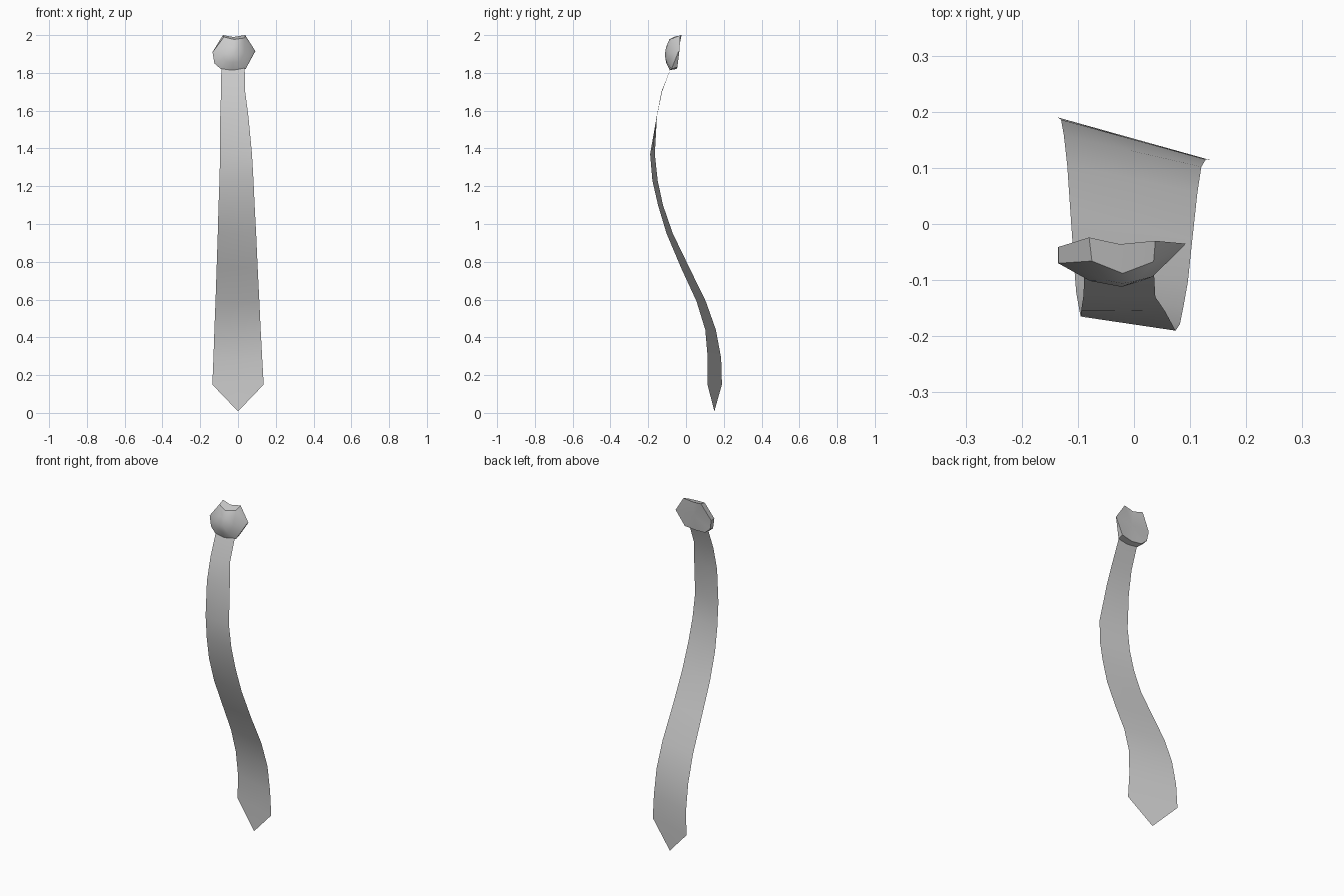
import bpy, bmesh, math
from mathutils import Vector

cube = bpy.data.objects.get("Cube")
if cube:
    bpy.data.objects.remove(cube, do_unlink=True)

grey = bpy.data.materials.new("plain_grey")
grey.use_nodes = True
colour = (0.6, 0.6, 0.6, 1)
grey.diffuse_color = colour
grey.node_tree.nodes["Principled BSDF"].inputs["Base Color"].default_value = colour


def finish(name, bm, angle):
    mesh = bpy.data.meshes.new(name)
    bm.to_mesh(mesh)
    bm.free()
    mesh.materials.append(grey)
    obj = bpy.data.objects.new(name, mesh)
    bpy.context.collection.objects.link(obj)
    bpy.ops.object.select_all(action="DESELECT")
    obj.select_set(True)
    bpy.context.view_layer.objects.active = obj
    bpy.ops.object.shade_smooth_by_angle(angle=math.radians(angle))


def bridge(bm, a, b, closed=False):
    n = len(a)
    for i in range(n if closed else n - 1):
        j = (i + 1) % n
        bm.faces.new((a[i], a[j], b[j], b[i]))


# Hanging blade: height, right edge x and y, left edge x and y
rows = [
    (1.84, -.088, -.075, .035, -.075),
    (1.70, -.090, -.127, .038, -.130),
    (1.57, -.094, -.154, .055, -.155),
    (1.37, -.095, -.165, .074, -.190),
    (1.23, -.098, -.150, .082, -.178),
    (1.10, -.103, -.122, .088, -.148),
    (0.95, -.107, -.070, .096, -.103),
    (0.77, -.113, .017, .104, -.027),
    (0.59, -.119, .105, .113, .056),
    (0.44, -.125, .158, .120, .102),
    (0.29, -.130, .186, .128, .115),
    (0.15, -.136, .190, .136, .114),
]
bm = bmesh.new()
grid = []
for z, xr, yr, xl, yl in rows:
    ends = Vector((xr, yr, z)), Vector((xl, yl, z))
    grid.append([bm.verts.new(ends[0].lerp(ends[1], t)) for t in (0, .5, 1)])
for upper, lower in zip(grid, grid[1:]):
    bridge(bm, lower, upper)
# Pointed tip
tip = bm.verts.new((0, .15, .008))
last = grid[-1]
for i in range(2):
    bm.faces.new((tip, last[i + 1], last[i]))
finish("blade", bm, 60)

# Knot: flat back, narrow rim, scooped top and domed front
back = [(-.08, -.024, 2), (-.025, -.036, 1.99), (.038, -.03, 2), (.092, -.035, 1.915),
        (.04, -.046, 1.83), (-.03, -.053, 1.82), (-.09, -.047, 1.825),
        (-.125, -.045, 1.855), (-.135, -.041, 1.91)]
front = [(-.075, -.066, 1.99), (-.02, -.088, 1.977), (.035, -.067, 1.985), (.088, -.04, 1.912),
         (.04, -.077, 1.82), (-.03, -.086, 1.815), (-.09, -.08, 1.82),
         (-.125, -.072, 1.85), (-.135, -.07, 1.91)]
centre = Vector((-.022, -.112, 1.895))
bm = bmesh.new()
inner = []
for p in front:
    q = Vector(p).lerp(centre, .5)
    q.y = p[1] + (centre.y - p[1]) * .75
    inner.append(q)
loops = [[bm.verts.new(p) for p in ring] for ring in (back, front, inner)]
for a, b in zip(loops, loops[1:]):
    bridge(bm, a, b, True)
nose = bm.verts.new(centre)
hub = bm.verts.new((-.022, -.041, 1.91))
for i in range(len(back)):
    j = (i + 1) % len(back)
    bm.faces.new((loops[2][i], loops[2][j], nose))
    bm.faces.new((loops[0][j], loops[0][i], hub))
bmesh.ops.recalc_face_normals(bm, faces=bm.faces[:])
finish("knot", bm, 40)
